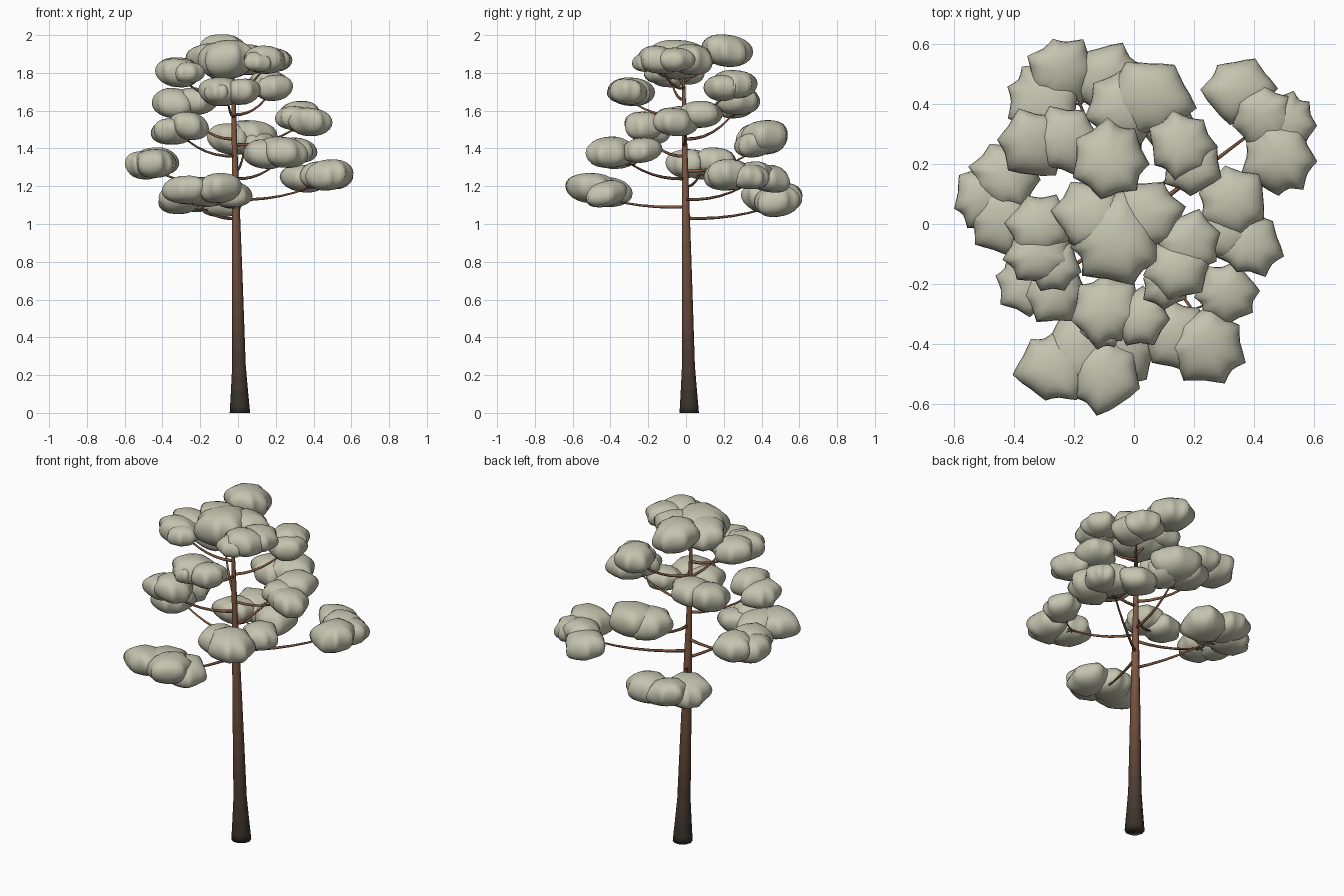
import bpy, bmesh, math, random
from mathutils import Vector

if "Cube" in bpy.data.objects:
    bpy.data.objects.remove(bpy.data.objects["Cube"])

random.seed(11)


def material(name, rgb):
    m = bpy.data.materials.new(name)
    m.diffuse_color = (*rgb, 1)
    m.use_nodes = True
    m.node_tree.nodes["Principled BSDF"].inputs["Base Color"].default_value = m.diffuse_color
    return m


# Bark darkens towards the ground
N_BARK = 12
BARK = [material("bark_%d" % i, [a + (b - a) * i / (N_BARK - 1) for a, b in
        zip((0.042, 0.033, 0.024), (0.22, 0.10, 0.055))]) for i in range(N_BARK)]
LEAF = material("foliage", (0.56, 0.55, 0.43))


def finish(name, bm, mats):
    bmesh.ops.recalc_face_normals(bm, faces=bm.faces)
    me = bpy.data.meshes.new(name)
    bm.to_mesh(me)
    bm.free()
    for m in mats:
        me.materials.append(m)
    me.polygons.foreach_set("use_smooth", [True] * len(me.polygons))
    ob = bpy.data.objects.new(name, me)
    bpy.context.collection.objects.link(ob)
    return ob


def tube(bm, path, sides):
    """Tapered closed tube through (point, radius) pairs."""
    rings = []
    for i, (p, r) in enumerate(path):
        d = path[min(i + 1, len(path) - 1)][0] - path[max(i - 1, 0)][0]
        q = Vector((0, 0, 1)).rotation_difference(d)
        if p.z == 0:
            q.identity()
        rings.append([bm.verts.new(p + q @ Vector((
            r * math.cos(math.tau * k / sides), r * math.sin(math.tau * k / sides), 0)))
            for k in range(sides)])
    for a, b in zip(rings, rings[1:]):
        for k in range(sides):
            f = bm.faces.new((a[k], a[k - 1], b[k - 1], b[k]))
            f.material_index = min(N_BARK - 1, int(f.calc_center_median().z / 1.25 * N_BARK))
    bm.faces.new(rings[0])
    bm.faces.new(rings[-1])


def bend(a, b, r0, r1, n=7):
    """Branch path: leaves almost level, then sweeps up to its end."""
    c = a.lerp(b, 0.55)
    c.z = a.z - 0.01
    pts = []
    for i in range(n):
        t = i / (n - 1)
        p = a * (1 - t) ** 2 + c * (2 * t * (1 - t)) + b * t * t
        pts.append((p, r0 + (r1 - r0) * t))
    return pts


# Trunk, flared at the foot
PROFILE = [(0, .054), (.12, .045), (.25, .036), (.5, .032), (.8, .027),
           (1.1, .021), (1.4, .015), (1.6, .012), (1.85, .006)]


def axis(z):
    return Vector((0.01 - 0.02 * z, 0.017 - 0.017 * z, z))


path = []
for (z0, r0), (z1, r1) in zip(PROFILE, PROFILE[1:]):
    for i in range(3):
        t = i / 3
        path.append((axis(z0 + (z1 - z0) * t), r0 + (r1 - r0) * t))
path.append((axis(1.85), .006))
bm = bmesh.new()
tube(bm, path, 10)
trunk = finish("trunk", bm, BARK)


# Foliage: squashed lumps with an irregular pointed rim
def lump(bm, x, y, z, r):
    n, sub, rows = random.choice((6, 7, 7)), 4, 12
    m = n * sub
    r *= 1.1
    h = r * random.uniform(0.57, 0.63)
    turn = random.uniform(0, math.tau)
    tips = [random.uniform(0.88, 1.08) for _ in range(n)]
    lift = [random.uniform(-0.15, 0.15) for _ in range(n)]
    step = [random.uniform(-0.2, 0.2) for _ in range(n)]
    tilt = (random.uniform(-.1, .1), random.uniform(-.1, .1))
    rings = []
    for j in range(1, rows):
        phi = math.pi * j / rows
        s, c = math.sin(phi), math.cos(phi)
        ring = []
        for k in range(m):
            i, u = divmod(k, sub)
            u /= sub
            mix = lambda v: v[i] * (1 - u) + v[(i + 1) % n] * u
            dip = 0.17 * math.sin(math.pi * u) * s * s
            rad = r * s ** 0.92 * (mix(tips) - dip)
            a = turn + math.tau * (k / sub + mix(step)) / n
            px, py = rad * math.cos(a), rad * math.sin(a)
            pz = h * (c + mix(lift) * s * s) + px * tilt[0] + py * tilt[1]
            ring.append(bm.verts.new((x + px, y + py, z + pz)))
        rings.append(ring)
    for a, b in zip(rings, rings[1:]):
        for k in range(m):
            bm.faces.new((a[k - 1], a[k], b[k], b[k - 1]))
    for ring, s in ((rings[0], 1), (rings[-1], -1)):
        pole = bm.verts.new((x, y, z + s * h))
        for k in range(m):
            bm.faces.new((ring[k - 1], ring[k], pole))


def pad(name, start, lumps):
    """One branch with its twigs and the foliage pad it carries."""
    bm = bmesh.new()
    for l in lumps:
        lump(bm, *l)
    finish(name + "_foliage", bm, [LEAF])
    mid = sum((Vector(l[:3]) for l in lumps), Vector()) / len(lumps)
    main = bend(axis(start), mid - Vector((0, 0, 0.03)), 0.009, 0.004)
    bm = bmesh.new()
    tube(bm, main, 6)
    for l in lumps:
        tube(bm, bend(main[5][0], Vector(l[:3]), 0.004, 0.003, 5), 5)
    finish(name + "_branch", bm, BARK)


# Pads from the lowest to the crown: (x, y, z, radius) of each lump
pad("back_low", 1.03, [(-.24, .51, 1.14, .11), (-.30, .42, 1.13, .12), (-.09, .48, 1.12, .12)])
pad("front_low", 1.09, [(-.27, -.48, 1.18, .115), (-.10, -.50, 1.19, .12),
                        (-.18, -.42, 1.17, .125), (-.05, -.43, 1.16, .11)])
pad("right_low", 1.13, [(.35, .45, 1.24, .11), (.48, .22, 1.26, .12),
                        (.51, .34, 1.25, .10), (.43, .36, 1.26, .11)])
pad("left_low", 1.20, [(-.50, .09, 1.31, .11), (-.43, .16, 1.33, .11), (-.44, .01, 1.32, .115)])
pad("front_right", 1.24, [(.31, -.24, 1.39, .10), (.24, -.40, 1.38, .125), (.15, -.37, 1.37, .115)])
pad("back_middle", 1.28, [(.05, .42, 1.46, .14), (-.03, .39, 1.45, .12), (.09, .36, 1.42, .10)])
pad("front_left", 1.36, [(-.35, -.20, 1.49, .11), (-.26, -.23, 1.52, .11)])
pad("right_high", 1.42, [(.33, .07, 1.58, .11), (.38, -.06, 1.54, .11), (.30, -.02, 1.56, .10)])
pad("left_back", 1.45, [(-.34, .27, 1.64, .12), (-.23, .28, 1.65, .11)])
pad("front_high", 1.57, [(-.09, -.29, 1.70, .115), (.02, -.31, 1.70, .10), (-.10, -.34, 1.69, .08)])
pad("back_right", 1.58, [(.16, .26, 1.74, .115), (.19, .19, 1.72, .10)])
pad("left_high", 1.66, [(-.31, -.01, 1.81, .105), (-.32, -.10, 1.80, .11), (-.27, -.14, 1.80, .09)])
pad("crown_right", 1.72, [(.18, -.06, 1.87, .10), (.14, -.15, 1.87, .11), (.11, -.20, 1.86, .08)])
pad("crown", 1.76, [(-.06, -.05, 1.87, .155), (-.14, .03, 1.88, .12),
                    (.04, .03, 1.87, .125), (-.08, .21, 1.918, .125)])
